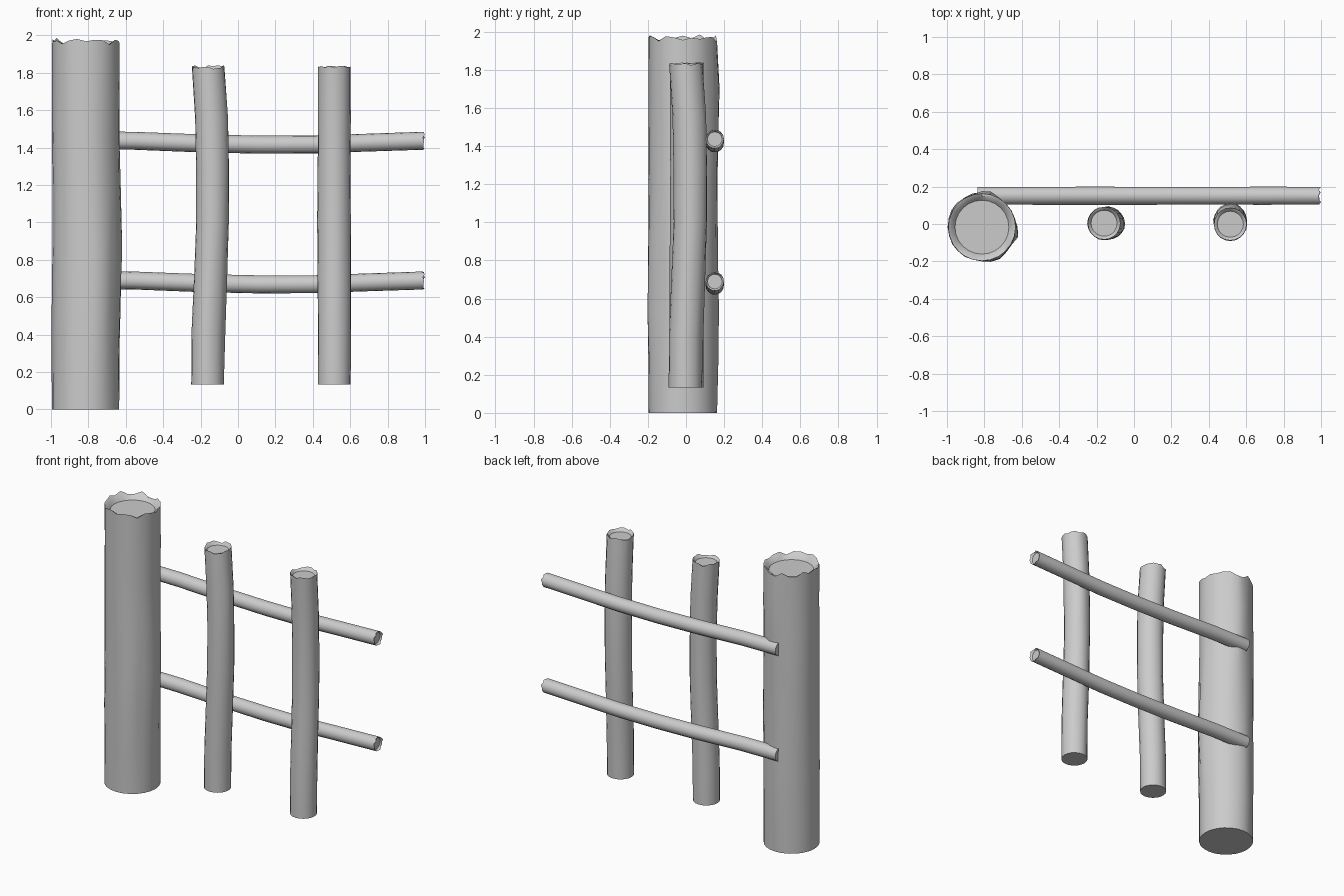
import bpy, bmesh, random
from math import sin, cos, pi, radians, exp
from mathutils import Vector

if "Cube" in bpy.data.objects:
    bpy.data.objects.remove(bpy.data.objects["Cube"])


def log(name, path, radius, u, v, w, bumps, jag, recess, seed, sides=20):
    """Log swept along w; path = (distance, offset on u, offset on v), rough hollowed far end."""
    rnd = random.Random(seed)
    u, v, w = Vector(u), Vector(v), Vector(w)
    bm = bmesh.new()
    length = path[-1][0]

    def ring(t, a, b, scale, lift, rough):
        out = []
        for i in range(sides):
            ang = 2 * pi * i / sides
            r = radius * scale
            if rough:
                r *= 1 + rnd.uniform(-0.012, 0.012)
                for bt, bang, amt in bumps:
                    d = (ang - radians(bang) + pi) % (2 * pi) - pi
                    r += amt * exp(-(d / 0.28) ** 2 - ((t - bt) / 0.35) ** 2)
            out.append(bm.verts.new(u * (a + r * cos(ang)) + v * (b + r * sin(ang))
                                    + w * (t + lift[i])))
        return out

    flat = [0.0] * sides
    teeth = [rnd.uniform(-jag, jag * 0.7) for _ in range(sides)]
    last = len(path) - 1
    rings = [ring(t, a, b, 1, teeth if k == last else flat, 0 < k < last)
             for k, (t, a, b) in enumerate(path)]
    # broken bark rim, then sunken heartwood disc
    t, a, b = path[-1]
    rings.append(ring(t, a, b, 0.93, [x * 0.7 - jag * 0.3 for x in teeth], False))
    rings.append(ring(length - recess, a, b, 0.8, flat, False))
    for lo, hi in zip(rings, rings[1:]):
        for i in range(sides):
            j = (i + 1) % sides
            bm.faces.new((lo[i], lo[j], hi[j], hi[i]))
    bm.faces.new(list(reversed(rings[0])))
    bm.faces.new(rings[-1])
    bmesh.ops.recalc_face_normals(bm, faces=bm.faces)
    mesh = bpy.data.meshes.new(name)
    bm.to_mesh(mesh)
    bm.free()
    obj = bpy.data.objects.new(name, mesh)
    bpy.context.collection.objects.link(obj)
    bpy.ops.object.select_all(action='DESELECT')
    obj.select_set(True)
    bpy.context.view_layer.objects.active = obj
    bpy.ops.object.shade_smooth_by_angle(angle=radians(35))
    return obj


X, Y, Z = (1, 0, 0), (0, 1, 0), (0, 0, 1)

# thick main post
post = log("main_post",
           [(0, 0, 0), (0.3, 0, 0), (0.55, 0, 0), (0.85, 0.002, 0), (1.2, 0.003, 0),
            (1.45, 0, 0), (1.7, 0.002, 0), (1.97, 0.002, 0)],
           0.18, X, Y, Z,
           [(0.8, -12, 0.02), (1.68, 80, 0.018), (0.65, -62, 0.02), (0.5, 95, 0.01),
            (1.3, 150, 0.008)], 0.022, 0.04, 3, 24)
post.location = (-0.815, -0.017, 0)

# pickets: same gentle bow, the second turned a quarter turn
bow = [(0, -0.008, 0), (0.27, -0.006, 0), (0.6, 0.008, 0), (0.87, 0.018, 0),
       (1.15, 0.018, 0), (1.42, 0.012, 0), (1.7, -0.005, 0)]
lumps = [(0.25, 5, 0.006), (0.85, 100, 0.006), (1.4, -20, 0.008), (0.5, 260, 0.006)]
for name, x, u, v, seed in (("picket_left", -0.155, X, Y, 5),
                            ("picket_right", 0.515, Y, (-1, 0, 0), 6)):
    p = log(name, bow, 0.087, u, v, Z, lumps, 0.012, 0.02, seed)
    p.location = (x, 0.004, 0.132)

# rails behind the pickets, sagging in the middle
sag = [(0, 0, 0.01), (0.28, 0, 0.008), (0.63, 0, -0.006), (0.95, 0, -0.013),
       (1.25, 0, -0.012), (1.5, 0, -0.003), (1.832, 0, 0.008)]
for name, z, seed in (("rail_lower", 0.681, 8), ("rail_upper", 1.428, 8)):
    r = log(name, sag, 0.048, Y, Z, X, [(0.4, 200, 0.003)], 0.008, 0.015, seed, 16)
    r.location = (-0.838, 0.151, z)
